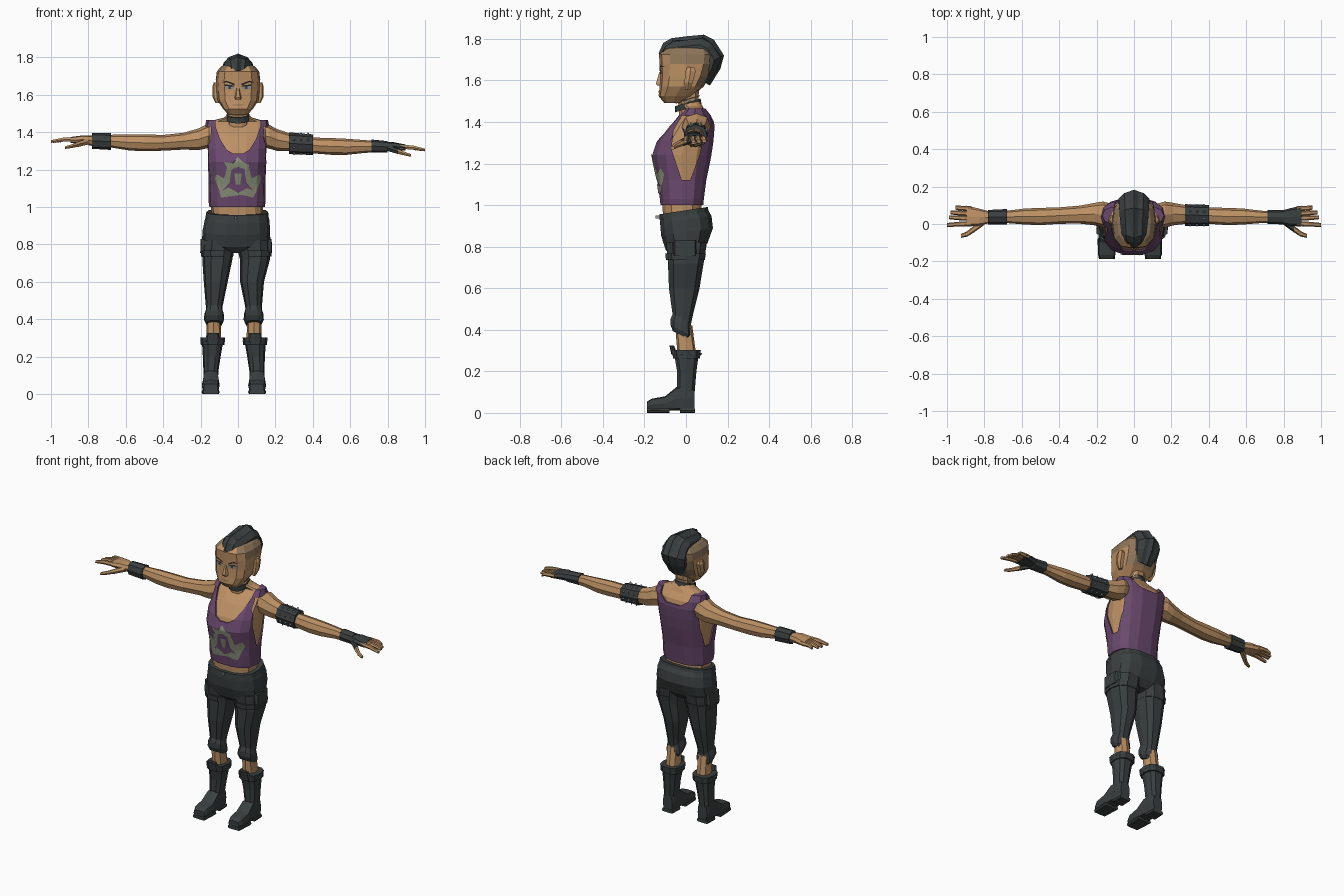
import bpy, bmesh, math
from mathutils import Vector
from mathutils.bvhtree import BVHTree


def material(name, rgb):
    m = bpy.data.materials.new(name)
    m.diffuse_color = (*rgb, 1)
    return m


SKIN = material("skin", (0.51, 0.285, 0.13))
STUBBLE = material("shaved_hair", (0.27, 0.18, 0.10))
DARK = material("charcoal", (0.042, 0.05, 0.05))
PURPLE = material("purple_cloth", (0.145, 0.066, 0.155))
PRINT = material("print_green", (0.25, 0.28, 0.19))
METAL = material("stud_metal", (0.28, 0.30, 0.31))
BLACK = material("brow_black", (0.015, 0.015, 0.015))
EYE = material("eye_grey", (0.25, 0.28, 0.32))


def finish(bm, name, mat):
    bmesh.ops.recalc_face_normals(bm, faces=bm.faces)
    me = bpy.data.meshes.new(name)
    bm.to_mesh(me)
    bm.free()
    ob = bpy.data.objects.new(name, me)
    bpy.context.collection.objects.link(ob)
    if mat:
        me.materials.append(mat)
    return ob


def loft(name, rings, mat, sides=10, axis="z", p=2.6, tilt=0.0):
    """Skin rings (position, low a, high a, low b, high b) along an axis."""
    bm, loops = bmesh.new(), []
    for t, a0, a1, b0, b1 in rings:
        loop = []
        for i in range(sides):
            c, s = (f(2 * math.pi * i / sides) for f in (math.cos, math.sin))
            a = (a0 + a1) / 2 + (a1 - a0) / 2 * math.copysign(abs(c) ** (2 / p), c)
            b = (b0 + b1) / 2 + (b1 - b0) / 2 * math.copysign(abs(s) ** (2 / p), s)
            co = {"z": (a, b, t + tilt * b), "x": (t, a, b), "y": (a, t, b)}[axis]
            loop.append(bm.verts.new(co))
        loops.append(loop)
    for l0, l1 in zip(loops, loops[1:]):
        for i in range(sides):
            j = (i + 1) % sides
            bm.faces.new((l0[i], l0[j], l1[j], l1[i]))
    bm.faces.new(loops[0])
    bm.faces.new(loops[-1])
    return finish(bm, name, mat)


def prism(name, pts, axis, lo, hi):
    """Extrude a 2D outline along x (points y,z) or y (points x,z)."""
    bm = bmesh.new()
    place = (lambda u, v, t: (t, u, v)) if axis == "x" else (lambda u, v, t: (u, t, v))
    a = [bm.verts.new(place(u, v, lo)) for u, v in pts]
    b = [bm.verts.new(place(u, v, hi)) for u, v in pts]
    bm.faces.new(a)
    bm.faces.new(b)
    for i in range(len(a)):
        j = (i + 1) % len(a)
        bm.faces.new((a[i], a[j], b[j], b[i]))
    return finish(bm, name, None)


def cut(ob, cutter):
    cutter.hide_render = True
    cutter.hide_viewport = True
    m = ob.modifiers.new(cutter.name, "BOOLEAN")
    m.operation, m.object, m.solver = "DIFFERENCE", cutter, "EXACT"


def tree_of(ob):
    me = ob.data
    return BVHTree.FromPolygons([v.co for v in me.vertices], [list(f.vertices) for f in me.polygons])


def decal(name, pts, tree, mat, gap=0.004, cuts=3):
    """Lay an x,z outline on the front of a surface."""
    bm = bmesh.new()
    bm.faces.new([bm.verts.new((x, 0, z)) for x, z in pts])
    bmesh.ops.triangulate(bm, faces=bm.faces[:])
    bmesh.ops.subdivide_edges(bm, edges=bm.edges[:], cuts=cuts, use_grid_fill=True)
    for v in bm.verts:
        hit = tree.ray_cast(Vector((v.co.x, -1, v.co.z)), Vector((0, 1, 0)))[0]
        v.co.y = (hit.y if hit else 0) - gap
    ob = finish(bm, name, mat)
    if ob.data.polygons[0].normal.y > 0:
        ob.data.flip_normals()


def stud(name, pos, direction, r=0.009):
    bm = bmesh.new()
    rot = Vector(direction).to_track_quat("Z", "Y").to_matrix().to_4x4()
    bmesh.ops.create_cone(bm, cap_ends=True, segments=4, radius1=r, radius2=r * 0.3, depth=r * 1.6, matrix=rot)
    bmesh.ops.translate(bm, verts=bm.verts, vec=pos)
    finish(bm, name, METAL)


# Torso skin and tank top share one profile
body = [(1.0, .148, -.125, .085), (1.03, .153, -.128, .088), (1.12, .152, -.14, .10), (1.19, .158, -.156, .115),
        (1.24, .163, -.166, .125), (1.31, .166, -.142, .135), (1.38, .17, -.09, .14),
        (1.43, .172, -.05, .13), (1.465, .165, -.01, .10)]
g = .009
loft("torso", [(.92, -.14, .135, -.11, .08)] + [(z - (g if z > 1.4 else 0), g - w - .005, w - g - .005, f + g, b - g)
     for z, w, f, b in body] + [(1.478, -.075, .075, -.02, .08), (1.50, -.052, .052, -.035, .065)], SKIN, 14)
shirt = loft("tank_top", [(z, -w - .005, w - .005, f, b) for z, w, f, b in body], PURPLE, 14)
shirt_tree = tree_of(shirt)
half = [(.125, 1.55), (.12, 1.43), (.095, 1.36), (.06, 1.305), (.025, 1.285)]
cut(shirt, prism("neckline_cutter", half + [(-x, z) for x, z in half[::-1]], "y", -.3, .04))
half = [(.12, 1.55), (.10, 1.43), (.05, 1.395)]
cut(shirt, prism("back_neck_cutter", half + [(-x, z) for x, z in half[::-1]], "y", .03, .3))
hole = [(-.02, 1.12), (-.07, 1.27), (-.06, 1.36), (-.02, 1.43), (.06, 1.43), (.088, 1.35), (.065, 1.24), (.02, 1.12)]
for s in (-1, 1):
    cut(shirt, prism("armhole_cutter", hole, "x", min(s * .115, s * .4), max(s * .115, s * .4)))

# Shirt print
wing = [(.125, 1.15), (.115, 1.175), (.07, 1.15), (.06, 1.205), (.035, 1.20), (.045, 1.13), (.095, 1.075)]
cap = [(-.075, 1.24), (-.03, 1.235), (0, 1.268), (.02, 1.245), (.06, 1.225), (.055, 1.195), (0, 1.215), (-.05, 1.195)]
jaw = [(-.10, 1.08), (-.05, 1.105), (0, 1.075), (.05, 1.10), (.10, 1.085), (.08, 1.05), (.02, 1.065), (-.09, 1.05)]
nose = [(-.02, 1.18), (.02, 1.18), (.012, 1.12), (-.012, 1.12)]
for part, pts in (("wing_right", wing), ("wing_left", [(-x, z) for x, z in wing]), ("cap", cap), ("jaw", jaw), ("nose", nose)):
    decal("print_" + part, pts, shirt_tree, PRINT)

# Neck and two collar bands
loft("neck", [(1.42, -.056, .056, -.035, .07), (1.50, -.05, .05, -.04, .06), (1.60, -.055, .055, -.05, .07)], SKIN)
loft("collar", [(1.462, -.064, .064, -.052, .075), (1.492, -.062, .062, -.054, .07)], DARK, 12, tilt=.3, p=2)
loft("collar_trim", [(1.503, -.056, .056, -.05, .066), (1.51, -.056, .056, -.05, .066)], DARK, 12, tilt=.3, p=2)

# Head with shaved sides and back
head = loft("head", [(1.492, -.05, .05, -.105, -.02), (1.525, -.08, .08, -.132, .03), (1.57, -.11, .11, -.127, .085),
                     (1.62, -.115, .115, -.125, .115), (1.68, -.119, .119, -.127, .135), (1.725, -.113, .113, -.13, .14),
                     (1.752, -.09, .09, -.10, .125), (1.77, -.05, .05, -.05, .08)], SKIN, 12, p=2.9)
head.data.materials.append(STUBBLE)
for f in head.data.polygons:
    c = f.center
    if (c.z > 1.69 and f.normal.y > -.6) or (c.y > .05 and c.z > 1.55):
        f.material_index = 1
head_tree = tree_of(head)
loft("nose", [(1.575, -.017, .017, -.142, -.10), (1.585, -.018, .018, -.147, -.10), (1.64, -.008, .008, -.13, -.10)], SKIN, 6)
decal("mouth", [(-.03, 1.548), (.03, 1.548), (.024, 1.543), (-.024, 1.543)], head_tree, STUBBLE, .003)
for s in (-1, 1):
    decal("brow", [(s * x, z) for x, z in ((.02, 1.66), (.06, 1.675), (.09, 1.665), (.06, 1.667), (.02, 1.65))], head_tree, BLACK)
    decal("eye", [(s * x, z) for x, z in ((.022, 1.632), (.065, 1.632), (.068, 1.648), (.022, 1.644))], head_tree, EYE)
    decal("eye_lid", [(s * x, z) for x, z in ((.02, 1.644), (.07, 1.648), (.068, 1.655), (.022, 1.65))], head_tree, BLACK, .005)
    decal("pupil", [(s * x, z) for x, z in ((.037, 1.632), (.05, 1.632), (.05, 1.648), (.037, 1.648))], head_tree, DARK, .006)
    x0, x1 = sorted((s * .10, s * .137))
    loft("ear", [(1.555, min(s * .1, s * .12), max(s * .1, s * .12), -.005, .02), (1.59, x0, x1, -.01, .035),
                 (1.645, x0, x1, -.005, .05), (1.665, min(s * .1, s * .13), max(s * .1, s * .13), .005, .04)], SKIN, 6)

# Swept mohawk: cross-sections from brow to nape (outer y, z, half width)
crest = [(-.132, 1.73, .05), (-.11, 1.78, .06), (-.07, 1.803, .068), (0, 1.812, .074), (.085, 1.82, .078),
         (.135, 1.795, .08), (.183, 1.72, .082), (.165, 1.655, .078), (.115, 1.575, .055)]
bm, rows = bmesh.new(), []
for k, (y, z, w) in enumerate(crest):
    dy, dz = .01 - y, 1.64 - z
    jag = .12 if k % 2 else .05
    rows.append([bm.verts.new((u * w, y + dy * d, z + dz * d)) for u, d in
                 ((-1, .5), (-1, .27), (-.62, .1), (-.3, jag), (0, 0), (.3, jag), (.62, .1), (1, .27), (1, .5))])
for r0, r1 in zip(rows, rows[1:]):
    for i in range(9):
        j = (i + 1) % 9
        bm.faces.new((r0[i], r0[j], r1[j], r1[i]))
bm.faces.new(rows[0])
bm.faces.new(rows[-1])
finish(bm, "mohawk", DARK)

# Arms: (distance, centre z, half height, centre y, half depth)
arm = [(.11, 1.385, .06, .045, .06), (.165, 1.378, .064, .05, .07), (.21, 1.362, .058, .053, .06), (.29, 1.352, .045, .05, .048),
       (.40, 1.343, .042, .045, .044), (.50, 1.343, .045, .04, .046), (.58, 1.345, .043, .04, .043),
       (.68, 1.352, .034, .038, .033), (.80, 1.355, .026, .035, .033)]
fingers = [(.082, .088, .955), (.055, .062, .98), (.03, .036, .988), (.003, -.005, 1.0)]
for s, side in ((-1, "right"), (1, "left")):
    def limb(name, rows, mat, sides=8, p=2.3):
        out = []
        for x, z, hz, y, hy in rows:
            z -= max(0, x - .13) * .052 if s > 0 else 0
            out.append((s * x, y - hy, y + hy, z - hz, z + hz))
        return loft(f"{side}_{name}", out, mat, sides, "x", p)

    limb("arm", arm, SKIN)
    glove = DARK if s > 0 else SKIN
    limb("palm", [(.78, 1.356, .024, .036, .033), (.83, 1.36, .023, .037, .046), (.895, 1.358, .016, .042, .056)], glove, 8, 3)
    for n, (y0, y1, tip) in enumerate(fingers):
        limb(f"finger_{n}", [(.87, 1.36, .013, y0, .0135), (.935, 1.36, .012, (y0 + y1) / 2, .013),
                             (tip, 1.35, .008, y1, .0105)], SKIN, 6)
    limb("thumb", [(.80, 1.35, .018, .015, .02), (.855, 1.335, .016, -.025, .02)], glove, 6)
    limb("thumb_tip", [(.85, 1.336, .015, -.022, .019), (.89, 1.325, .011, -.052, .015), (.925, 1.317, .008, -.064, .01)], SKIN, 6)
    if s < 0:
        limb("wristband", [(.68, 1.35, .045, .038, .042), (.78, 1.353, .042, .036, .039)], DARK)
    else:
        limb("glove_cuff", [(.715, 1.356, .035, .037, .037), (.80, 1.356, .031, .036, .038)], DARK)
        limb("armband", [(.272, 1.348, .058, .048, .058), (.40, 1.347, .055, .046, .056)], DARK)
        for x in (.30, .337, .375):
            for k in range(8):
                a = math.pi * (k + .5) / 4
                c, d = math.cos(a), math.sin(a)
                stud("armband_stud", (x, .047 + .056 * c, 1.338 + .056 * d), (0, c, d), .01)

# Trousers: hips, then mirrored legs
loft("trouser_hips", [(.765, -.10, .08, -.07, .07), (.80, -.193, .173, -.10, .105), (.87, -.19, .172, -.122, .132),
                      (.93, -.178, .168, -.127, .125), (.972, -.166, .158, -.125, .102)], DARK, 14, tilt=.15)
loft("waistband", [(.948, -.174, .164, -.131, .112), (.975, -.169, .161, -.129, .107)], DARK, 14, tilt=.15)
loft("fly_button", [(.935, -.02, -.004, -.15, -.10), (.95, -.02, -.004, -.15, -.10)], METAL, 6)
for s, side in ((-1, "right"), (1, "left")):
    def leg(name, rows, mat, sides=10, axis="z", p=2.6, tilt=0.0):
        out = []
        for t, x0, x1, b0, b1 in rows:
            if s > 0:
                m = -.02 if axis == "z" and t > .7 else -.044
                x0, x1 = m - x1, m - x0
            out.append((t, x0, x1, b0, b1))
        return loft(f"{side}_{name}", out, mat, sides, axis, p, tilt)

    leg("trouser_leg", [(.41, -.168, -.088, -.06, .022), (.47, -.172, -.082, -.066, .035), (.60, -.183, -.055, -.085, .068),
                        (.72, -.191, -.03, -.09, .088), (.82, -.192, -.014, -.10, .105)], DARK)
    leg("thigh_strap", [(.735, -.198, -.026, -.10, .094), (.768, -.20, -.02, -.104, .10)], DARK)
    leg("side_pocket", [(.755, -.202, -.16, -.06, .05), (.83, -.20, -.16, -.06, .05)], DARK, 8, p=5)
    leg("knee_cuff", [(.362, -.17, -.086, -.065, .02), (.385, -.182, -.074, -.076, .03), (.415, -.18, -.076, -.076, .028),
                      (.455, -.168, -.086, -.062, .025)], DARK, tilt=-.5)
    leg("shin", [(.27, -.17, -.09, -.04, .05), (.42, -.168, -.092, -.052, .03)], SKIN, 8)
    # Boots with split sole and studded cuff
    leg("boot_shaft", [(.06, -.185, -.107, -.06, .04), (.12, -.185, -.105, -.045, .045), (.20, -.188, -.093, -.045, .052),
                       (.30, -.194, -.076, -.062, .066)], DARK)
    leg("boot_cuff", [(.262, -.199, -.072, -.064, .07), (.302, -.202, -.069, -.072, .074)], DARK)
    leg("boot_tongue", [(.28, -.175, -.095, -.07, -.04), (.325, -.168, -.102, -.08, -.058)], DARK, 8)
    leg("boot_foot", [(-.187, -.183, -.107, .012, .055), (-.165, -.193, -.1, .012, .068), (-.10, -.194, -.098, .012, .08),
                      (-.045, -.188, -.103, .012, .125), (.025, -.183, -.107, .012, .13), (.042, -.178, -.112, .012, .11)],
        DARK, 8, "y", 4.5)
    leg("toe_sole", [(-.188, -.188, -.103, 0, .022), (-.08, -.195, -.097, 0, .022)], DARK, 8, "y", 6)
    leg("heel_sole", [(-.03, -.187, -.104, 0, .022), (.043, -.184, -.107, 0, .022)], DARK, 8, "y", 6)
    cx = -.1355 if s < 0 else .0915
    for k in range(10):
        a = math.pi * (k + .5) / 5
        c, d = math.cos(a), math.sin(a)
        if d > -.9:
            stud("boot_stud", (cx + .063 * c, .071 * d, .284), (c, d, 0), .008)
